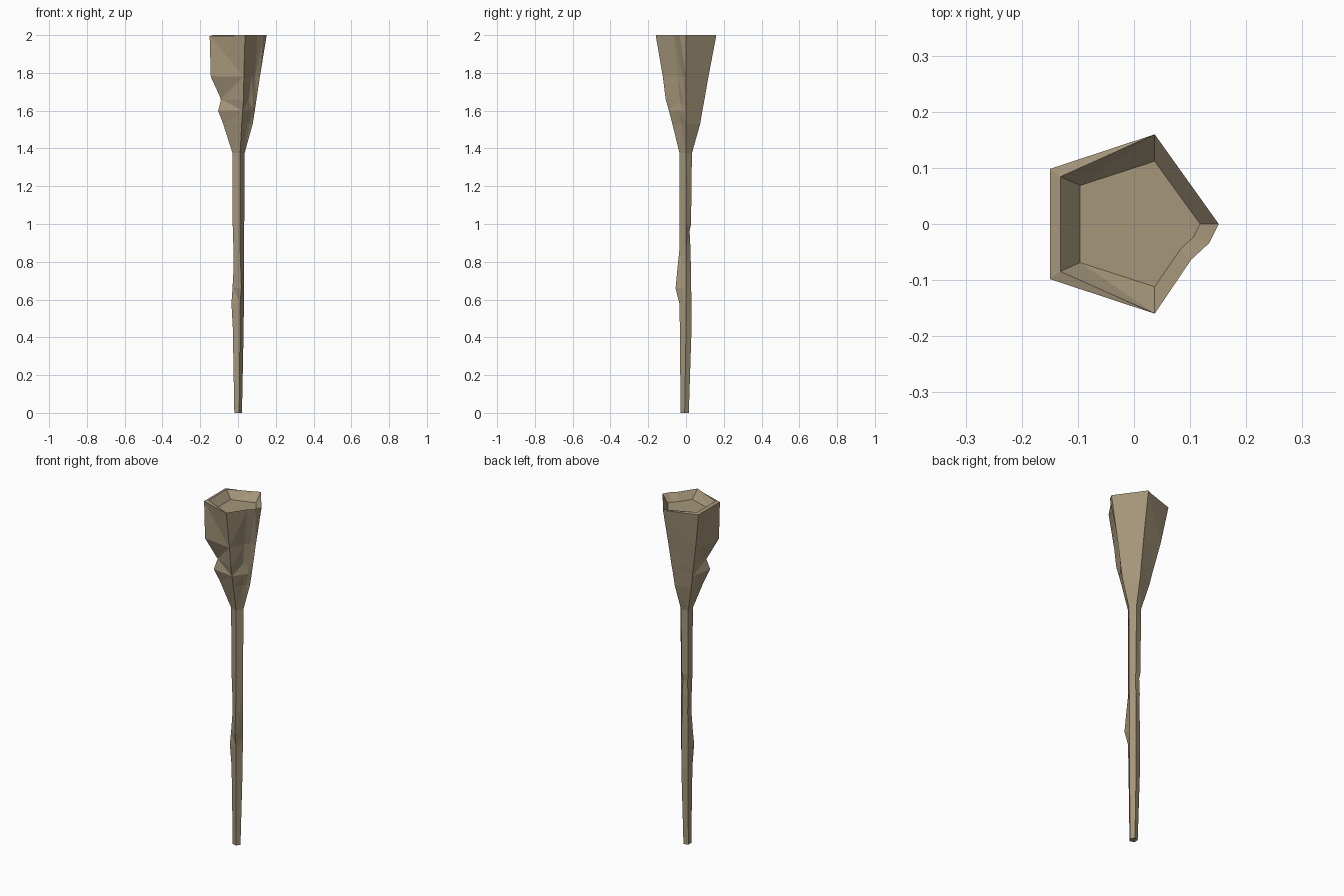
import bpy, bmesh, math

# Rings: z, centre x, centre y, radii of the five corners (0, 72, 144, 216, 288 degrees)
RINGS = [
    (0.00, -0.001, -0.007, .022, .023, .023, .023, .023),
    (0.45, 0.0, 0.0, .030, .031, .032, .034, .034),
    (0.58, 0.0, 0.0, .031, .030, .032, .043, .037),
    (0.66, 0.0, 0.0, .031, .029, .031, .036, .058),
    (0.78, 0.0, 0.0, .031, .027, .028, .028, .046),
    (0.87, 0.0, 0.0, .032, .025, .030, .030, .036),
    (0.96, 0.0, 0.0, .033, .020, .027, .033, .036),
    (1.00, 0.0, 0.0, .033, .028, .034, .035, .036),
    (1.375, 0.0, 0.0, .035, .033, .036, .036, .036),
    (1.53, -.004, 0.0, .082, .079, .078, .092, .076),
    (1.60, -.005, 0.0, .094, .091, .092, .124, .095),
    (1.66, -.006, 0.0, .104, .103, .106, .103, .113),
    (1.78, -.009, 0.0, .125, .125, .132, .167, .129),
    (1.995, -.015, 0.0, .166, .168, .167, .167, .168),
]
# Offsets of two chipped ridges on the side between corners 288 and 0
CHIPS = {1.53: (-.006, -.008), 1.66: (-.005, -.016), 1.78: (-.012, -.014), 1.995: (.006, -.003)}


def ring_points(ring):
    z, cx, cy, *radii = ring
    pts = []
    for i, r in enumerate(radii):
        a = math.radians(72 * i)
        pts.append((cx + r * math.cos(a), cy + r * math.sin(a), z))
    a, b = pts[4], pts[0]
    chip = CHIPS.get(z, (0, 0))
    for t, off in ((0.59, chip[1]), (0.81, chip[0])):
        pts.append((a[0] + (b[0] - a[0]) * t + off * math.cos(math.radians(-36)),
                    a[1] + (b[1] - a[1]) * t + off * math.sin(math.radians(-36)), z))
    return pts


loops = [ring_points(r) for r in RINGS]
# Rim: inner edge pulled in on the left side only
top = loops[-1]
loops.append([(x + (.019 if x < -.1 else 0), y * (.86 if x < -.1 else 1), 2.0) for x, y, z in top])
# Floor of the shallow cup
loops.append([((x + .015) * .71, y * .70, 1.955) for x, y, z in top])

bm = bmesh.new()
vloops = [[bm.verts.new(p) for p in l] for l in loops]
n = len(vloops[0])
for lo, hi in zip(vloops, vloops[1:]):
    for i in range(n):
        j = (i + 1) % n
        bm.faces.new((lo[i], lo[j], hi[j], hi[i]))
bm.faces.new(vloops[0][::-1])
bm.faces.new(vloops[-1])
bmesh.ops.triangulate(bm, faces=bm.faces[:])
bmesh.ops.recalc_face_normals(bm, faces=bm.faces[:])

mesh = bpy.data.meshes.new("wooden_torch")
bm.to_mesh(mesh)
bm.free()
wood = bpy.data.materials.new("pale wood")
wood.diffuse_color = (0.376, 0.305, 0.195, 1)
mesh.materials.append(wood)
torch = bpy.data.objects.new("wooden_torch", mesh)
bpy.context.collection.objects.link(torch)
